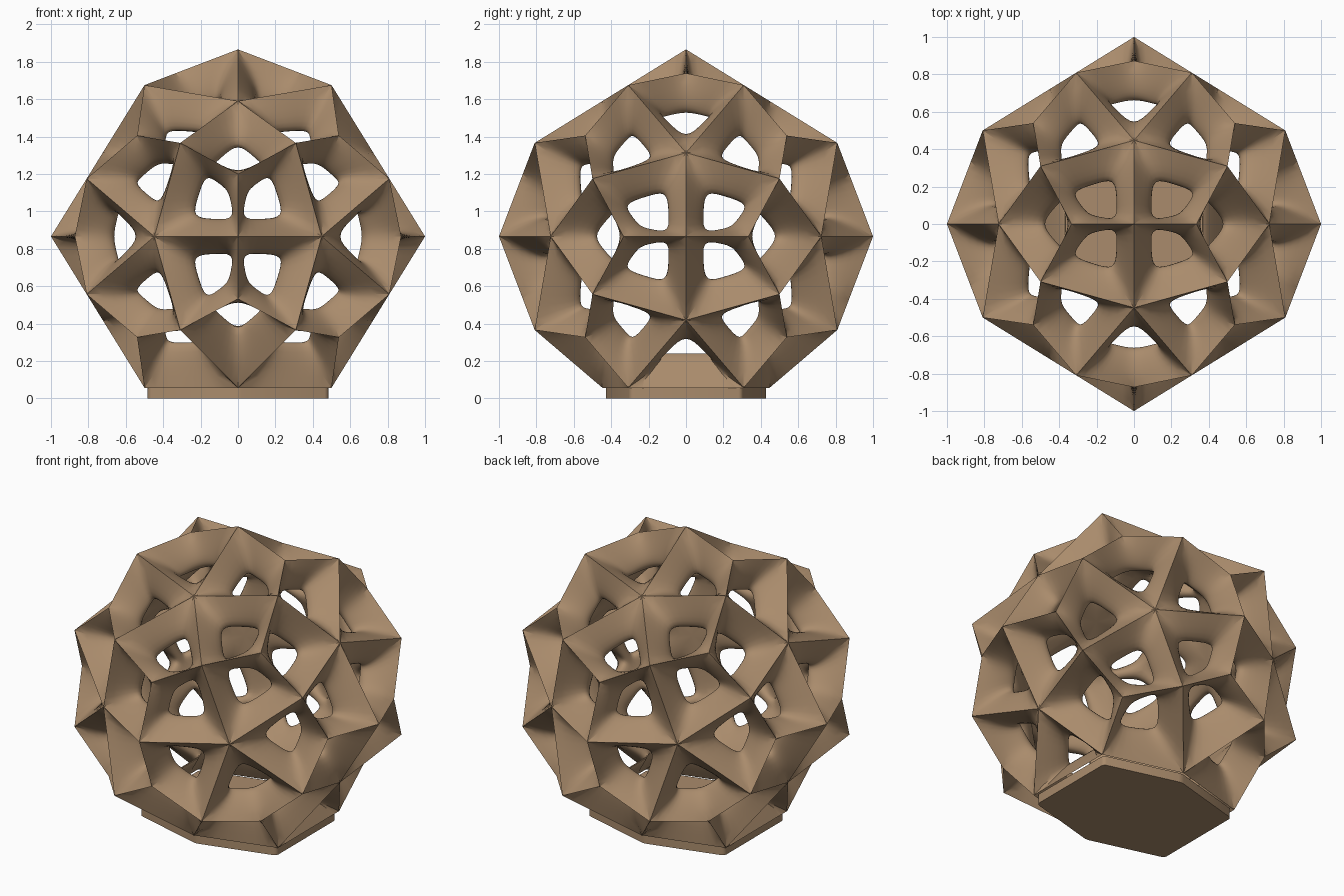
import bpy, bmesh, math
from itertools import product
from mathutils import Vector

if "Cube" in bpy.data.objects:
    bpy.data.objects.remove(bpy.data.objects["Cube"])

PHI = (1 + 5 ** 0.5) / 2
LIFT = 0.866      # height of the ball centre
INNER = 0.76      # scale of the inner shell
FLAT = -PHI / 2   # level where the underside is flattened


def cyclic(a, b, c):
    pts = {}
    for s in product((1, -1), repeat=3):
        x, y, z = a * s[0], b * s[1], c * s[2]
        for p in ((x, y, z), (z, x, y), (y, z, x)):
            pts[tuple(round(k, 4) + 0.0 for k in p)] = Vector(p)
    return list(pts.values())


tan = bpy.data.materials.new("tan_brown")
tan.diffuse_color = (0.40, 0.26, 0.15, 1)
tan.use_nodes = True
tan.node_tree.nodes["Principled BSDF"].inputs["Base Color"].default_value = tan.diffuse_color

# Icosidodecahedron corners and its five-fold axes
corners = cyclic(0, 0, 1) + cyclic(0.5, 0.5 / PHI, PHI / 2)
axes = [a.normalized() for a in cyclic(0, 1, PHI)]

bm = bmesh.new()
outer, inner, partner = {}, {}, {}


def shell(p):
    """Shared outer and inner shell vertices for one ridge point."""
    key = tuple(round(k, 3) + 0.0 for k in p)
    if key not in outer:
        outer[key] = bm.verts.new(p)
        inner[key] = bm.verts.new(p * INNER)
        partner[outer[key]] = inner[key]
    return outer[key], inner[key]


def flatten(p):
    """Pull the points around the bottom onto the flat hexagon."""
    if p.z < -0.85:
        return Vector((math.copysign(0.5, p.x), 0, FLAT))
    if p.z < -0.7:
        return Vector((p.x, p.y, FLAT))
    return p


def near(a, b):
    return abs((a - b).length - 1 / PHI) < 0.01


# One pierced, dished kite over every edge of the icosidodecahedron
for i, a in enumerate(corners):
    for b in corners[i + 1:]:
        if not near(a, b) or min(a.z, b.z) < -0.99:
            continue
        c = next(v for v in corners if near(v, a) and near(v, b))
        tri = (a + b + c) / 3
        axis = next(x for x in axes if abs(x.dot(a) - 0.851) < 0.01
                    and abs(x.dot(b) - 0.851) < 0.01)
        pent = axis * axis.dot(a)
        n = (a + b).normalized()
        s = (b - a).normalized()
        t = n.cross(s)
        if t.dot(tri) < 0:
            t = -t
        cut = tri.z < -0.85
        quad = [a, flatten(tri), b, flatten(pent)]
        # hole corners in the local frame: along edge, towards triangle, depth
        hole = [(-0.15, 0.03, 0.75),
                (0, 0.03, 0.75) if cut else (0, 0.085, 0.766),
                (0.15, 0.03, 0.75), (0, -0.152, 0.702)]
        hole = [s * h[0] + t * h[1] + n * h[2] for h in hole]
        rim, ring = [], []
        for k in range(4):
            j = (k + 1) % 4
            rim += [quad[k], (quad[k] + quad[j]) / 2]
            ring += [hole[k], (hole[k] + hole[j]) / 2]
        rim = [shell(p) for p in rim]
        front = [bm.verts.new(p + n * 0.03) for p in ring]
        back = [bm.verts.new(p - n * 0.03) for p in ring]
        for k in range(8):
            j = (k + 1) % 8
            bm.faces.new((rim[k][0], rim[j][0], front[j], front[k]))
            bm.faces.new((front[k], front[j], back[j], back[k]))
            bm.faces.new((back[k], back[j], rim[j][1], rim[k][1]))

# Wall round the open hexagon underneath
bm.edges.ensure_lookup_table()
for e in [e for e in bm.edges if e.is_boundary]:
    u, v = e.verts
    if u in partner and v in partner:
        bm.faces.new((u, v, partner[v], partner[u]))

# Keep every outer ridge crisp
crease = bm.edges.layers.float.get("crease_edge") or bm.edges.layers.float.new("crease_edge")
for e in bm.edges:
    if e.verts[0] in partner and e.verts[1] in partner:
        e[crease] = 1.0
bmesh.ops.recalc_face_normals(bm, faces=bm.faces[:])
bmesh.ops.translate(bm, verts=bm.verts[:], vec=(0, 0, LIFT))


def finish(bm, name):
    me = bpy.data.meshes.new(name)
    bm.to_mesh(me)
    bm.free()
    me.materials.append(tan)
    ob = bpy.data.objects.new(name, me)
    bpy.context.collection.objects.link(ob)
    bpy.ops.object.select_all(action='DESELECT')
    ob.select_set(True)
    bpy.context.view_layer.objects.active = ob
    return ob


ball = finish(bm, "lattice_ball")
sub = ball.modifiers.new("smooth", 'SUBSURF')
sub.levels = sub.render_levels = 2
bpy.ops.object.modifier_apply(modifier=sub.name)
bpy.ops.object.shade_smooth_by_angle(angle=math.radians(35))

# Hexagonal base plate with softened corners
bm = bmesh.new()
hexagon = [(0.483, -0.3), (0.483, 0.3), (0, 0.432), (-0.483, 0.3), (-0.483, -0.3), (0, -0.432)]
face = bm.faces.new([bm.verts.new((x, y, 0)) for x, y in hexagon])
ext = bmesh.ops.extrude_face_region(bm, geom=[face])
bmesh.ops.translate(bm, vec=(0, 0, 0.06),
                    verts=[g for g in ext["geom"] if isinstance(g, bmesh.types.BMVert)])
upright = [e for e in bm.edges if abs(e.verts[0].co.z - e.verts[1].co.z) > 0.01]
bmesh.ops.bevel(bm, geom=upright, offset=0.02, segments=3, profile=0.5, affect='EDGES')
bmesh.ops.recalc_face_normals(bm, faces=bm.faces[:])
finish(bm, "base_plate")
bpy.ops.object.shade_smooth_by_angle(angle=math.radians(35))
